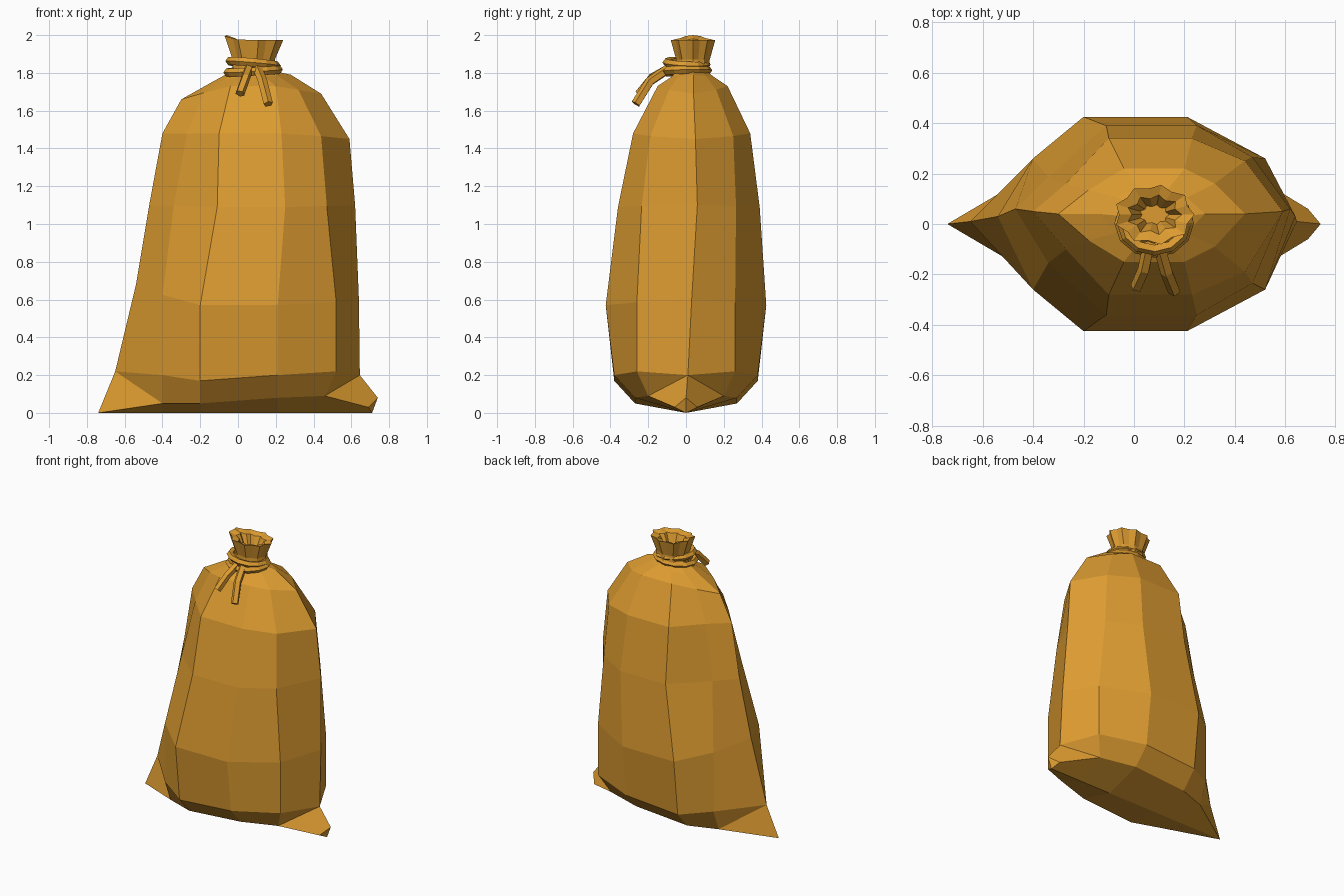
import bpy, bmesh
from math import sin, cos, pi
from mathutils import Vector, Euler

cube = bpy.data.objects.get("Cube")
if cube:
    bpy.data.objects.remove(cube, do_unlink=True)

burlap = bpy.data.materials.new("golden burlap")
burlap.use_nodes = True
colour = (0.72, 0.33, 0.03, 1)
burlap.diffuse_color = colour
burlap.node_tree.nodes["Principled BSDF"].inputs["Base Color"].default_value = colour


def finish(name, bm):
    """Turn a bmesh into a flat shaded object with outward normals."""
    bmesh.ops.recalc_face_normals(bm, faces=bm.faces[:])
    mesh = bpy.data.meshes.new(name)
    bm.to_mesh(mesh)
    bm.free()
    mesh.materials.append(burlap)
    obj = bpy.data.objects.new(name, mesh)
    bpy.context.collection.objects.link(obj)
    return obj


def bridge(bm, lower, upper):
    """Join two closed rings of equal length with quads."""
    count = len(lower)
    for i in range(count):
        j = (i + 1) % count
        bm.faces.new((lower[i], lower[j], upper[j], upper[i]))


def sack_ring(bm, xs, heights, seam, middle, near, face, far):
    """Ten-sided ring: along the front from seam to seam, then along the back."""
    offsets = (seam - middle, near, face, face, far, seam - middle)
    order = [(i, -1) for i in range(1, 5)] + [(5, 1)] + [(i, 1) for i in (4, 3, 2, 1, 0)]
    ring = [bm.verts.new((xs[i], middle + s * offsets[i], heights[i])) for i, s in order]
    return ring[-1:] + ring[:-1]


def level(left, z, right):
    """Heights for a ring whose two seam points differ from its middle."""
    return (left, (left + z) / 2, z, z, (right + z) / 2, right)


# Sack body: stacked rings, flat on one flank, closing at the neck
bm = bmesh.new()
rings = [sack_ring(bm, *r) for r in (
    ((-.65, -.40, -.20, .21, .52, .645), (.22, .2, .17, .2, .22, .2), .01, 0, .26, .38, .26),
    ((-.54, -.40, -.20, .21, .52, .64), level(.68, .57, .6), .03, 0, .26, .425, .26),
    ((-.47, -.34, -.11, .25, .47, .62), level(1.1, 1.09, 1.1), .06, .015, .17, .375, .25),
    ((-.40, -.27, -.10, .23, .44, .59), level(1.48, 1.48, 1.45), .05, .03, .13, .31, .22),
    ((-.30, -.18, -.04, .20, .32, .44), level(1.66, 1.73, 1.69), .04, .035, .1, .185, .125),
    ((-.14, -.07, .02, .14, .21, .28), level(1.75, 1.78, 1.79), .04, .035, .07, .11, .07),
    ((-.03, .0, .04, .12, .16, .19), level(1.81, 1.81, 1.81), .03, .03, .05, .08, .05),
)]
for lower, upper in zip(rings, rings[1:]):
    bridge(bm, lower, upper)

# Underside: belly edge, bottom ridge and pinched corner ears
base = rings[0]
tip_left = bm.verts.new((-.74, 0, 0))
tip_right = bm.verts.new((.74, 0, .08))
heel = bm.verts.new((.71, 0, 0))
keel = [tip_left] + [bm.verts.new((x, 0, 0)) for x in (-.4, -.2, .21, .46)]
for s, side in ((-1, base[1:5]), (1, base[:5:-1])):
    belly = [bm.verts.new((x, s * y, z)) for x, y, z in
             ((-.4, .2, .05), (-.2, .27, .05), (.21, .27, .08), (.46, .2, .09))]
    ear = bm.verts.new((.69, s * .06, .03))
    for i in range(3):
        bm.faces.new((side[i], side[i + 1], belly[i + 1], belly[i]))
        bm.faces.new((belly[i], belly[i + 1], keel[i + 2], keel[i + 1]))
    bm.faces.new((base[0], side[0], belly[0]))
    bm.faces.new((base[0], belly[0], tip_left))
    bm.faces.new((tip_left, belly[0], keel[1]))
    bm.faces.new((base[5], belly[3], side[3]))
    bm.faces.new((base[5], tip_right, ear, belly[3]))
    bm.faces.new((tip_right, heel, ear))
    bm.faces.new((belly[3], ear, heel, keel[4]))
finish("sack_body", bm)

# Gathered mouth: pleated collar folding back into a funnel
bm = bmesh.new()
PLEATS = 18


def mouth_ring(rx, ry, z, ruffle, lift=0):
    points = []
    for i in range(PLEATS):
        a = 2 * pi * i / PLEATS
        r = 1 - ruffle * (i % 2)
        raised = lift * max(0, -cos(a)) ** 4
        points.append(bm.verts.new((.08 + rx * r * cos(a), .037 + ry * r * sin(a), z + raised)))
    return points


collar = [mouth_ring(.11, .09, 1.79, 0), mouth_ring(.115, .09, 1.87, .08),
          mouth_ring(.16, .12, 1.975, .13, .025), mouth_ring(.11, .08, 1.96, .2, .02),
          mouth_ring(.06, .04, 1.88, .2)]
for lower, upper in zip(collar, collar[1:]):
    bridge(bm, lower, upper)
bm.faces.new(collar[-1])
finish("gathered_mouth", bm)


def rope(name, points, radius, closed=False):
    """Sweep a five-sided section along a path."""
    bm = bmesh.new()
    points = [Vector(p) for p in points]
    last = len(points) - 1
    sections = []
    for i, p in enumerate(points):
        after = points[(i + 1) % len(points)] if closed else points[min(i + 1, last)]
        before = points[i - 1] if closed else points[max(i - 1, 0)]
        along = (after - before).normalized()
        side = along.cross(Vector((0, 0, 1))).normalized()
        up = side.cross(along)
        sections.append([bm.verts.new(p + radius * (cos(a) * side + sin(a) * up))
                         for a in (2 * pi * k / 5 for k in range(5))])
    for a, b in zip(sections, sections[1:]):
        bridge(bm, a, b)
    if closed:
        bridge(bm, sections[-1], sections[0])
    else:
        bm.faces.new(sections[0])
        bm.faces.new(sections[-1])
    return finish(name, bm)


# Cord wound twice round the neck, each turn tilted the other way
for name, z, tilt, size in (("upper_cord", 1.85, .1, .125), ("lower_cord", 1.81, -.06, .135)):
    turn = Euler((-tilt / 2, tilt, 0)).to_matrix()
    loop = [turn @ Vector((size * cos(a), size * .84 * sin(a), 0)) + Vector((.08, .003, z))
            for a in (2 * pi * k / 12 for k in range(12))]
    rope(name, loop, .023, closed=True)

# Two hanging cord ends
rope("right_cord_end", ((.06, -.08, 1.83), (.04, -.18, 1.775), (.01, -.25, 1.69)), .025)
rope("left_cord_end", ((.1, -.08, 1.83), (.13, -.19, 1.755), (.16, -.265, 1.635)), .026)
